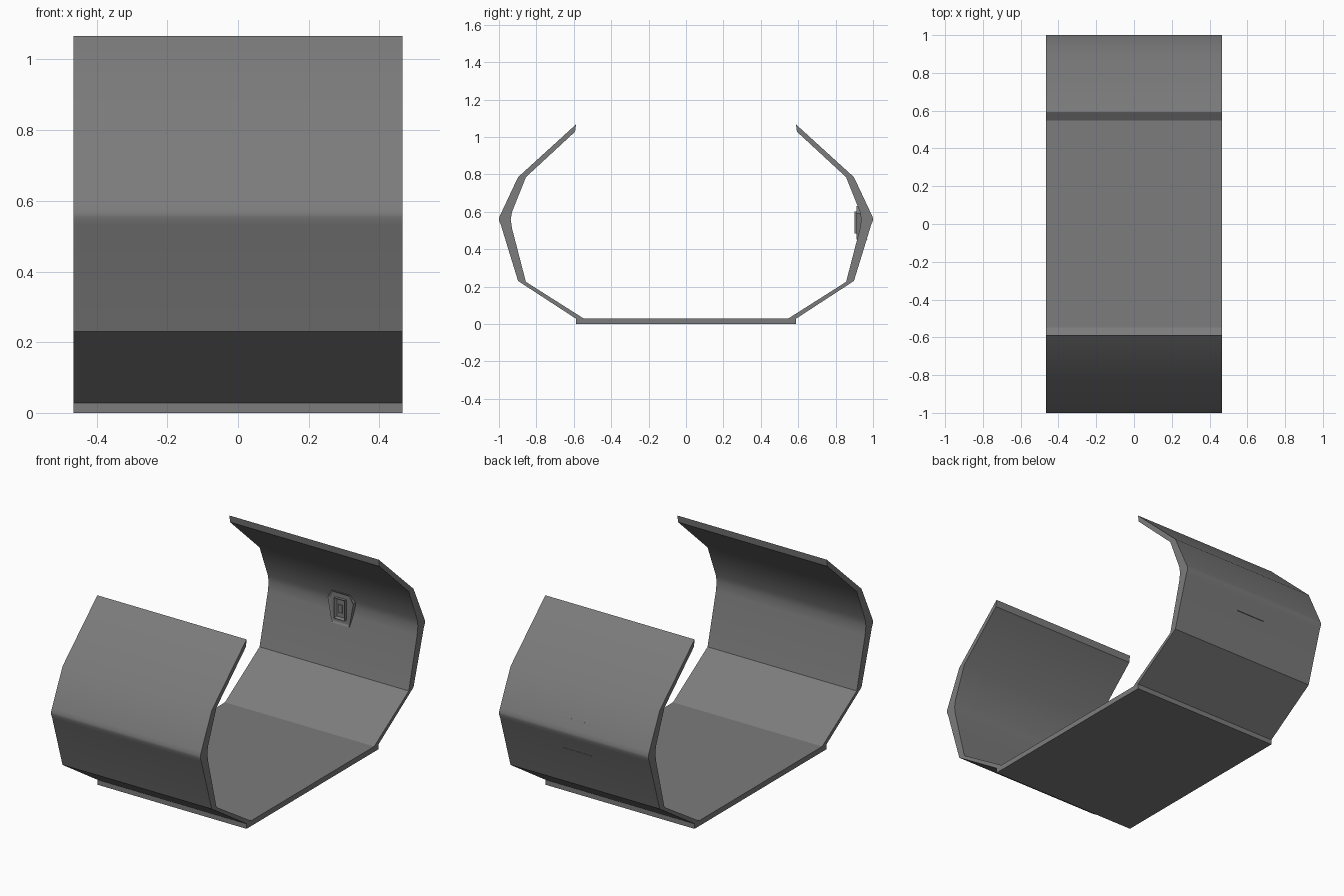
import bpy, bmesh, math

cube = bpy.data.objects.get("Cube")
if cube:
    bpy.data.objects.remove(cube, do_unlink=True)

grey = bpy.data.materials.new("mid grey")
grey.use_nodes = True
colour = (0.2, 0.2, 0.2, 1)
grey.diffuse_color = colour
bsdf = next(n for n in grey.node_tree.nodes if n.type == "BSDF_PRINCIPLED")
bsdf.inputs["Base Color"].default_value = colour
bsdf.inputs["Roughness"].default_value = 0.6

HALF = 0.465  # half the width


def prism(name, points, vec, holes=None):
    """Extrude a closed outline along vec; holes = (inset, depth) sinks its first face."""
    bm = bmesh.new()
    face = bm.faces.new([bm.verts.new(p) for p in points])
    ext = bmesh.ops.extrude_face_region(bm, geom=[face], use_keep_orig=True)
    moved = [v for v in ext["geom"] if isinstance(v, bmesh.types.BMVert)]
    bmesh.ops.translate(bm, verts=moved, vec=vec)
    bmesh.ops.recalc_face_normals(bm, faces=bm.faces)
    if holes:
        inset, depth = holes
        bmesh.ops.inset_region(bm, faces=[face], thickness=inset)
        bmesh.ops.translate(bm, verts=face.verts, vec=(0, depth, 0))
    mesh = bpy.data.meshes.new(name)
    bm.to_mesh(mesh)
    bm.free()
    mesh.materials.append(grey)
    obj = bpy.data.objects.new(name, mesh)
    bpy.context.collection.objects.link(obj)
    return obj


def side_prism(name, outline):
    return prism(name, [(-HALF, y, z) for y, z in outline], (2 * HALF, 0, 0))


def smooth(obj):
    bpy.ops.object.select_all(action="DESELECT")
    obj.select_set(True)
    bpy.context.view_layer.objects.active = obj
    bpy.ops.object.shade_smooth_by_angle(angle=math.radians(30))


# Floor slab
side_prism("floor_slab", [(-0.588, 0), (0.588, 0), (0.588, 0.03), (-0.588, 0.03)])

# Curved wall section: up the outside, then down the inside
outer = [(0.588, 0.028), (0.898, 0.23), (0.99, 0.53), (1, 0.553), (1, 0.567),
         (0.991, 0.587), (0.898, 0.785), (0.588, 1.067)]
inner = [(0.593, 1.028), (0.856, 0.785), (0.93, 0.6), (0.937, 0.56),
         (0.93, 0.51), (0.856, 0.225), (0.545, 0.028)]
for name, sign in (("front_wall", -1), ("back_wall", 1)):
    smooth(side_prism(name, [(sign * y, z) for y, z in outer + inner]))

# Latch plate on the inside of the back wall, with a sunken face
half_plate = [(0.055, 0.632), (0.08, 0.59), (0.055, 0.452)]
plate = half_plate + [(-x, z) for x, z in reversed(half_plate)]
prism("latch_plate", [(x, 0.912, z) for x, z in plate], (0, 0.04, 0), (0.012, 0.006))


def block(name, w, z0, z1, y0, y1, holes=None):
    corners = [(-w, y0, z0), (w, y0, z0), (w, y0, z1), (-w, y0, z1)]
    return prism(name, corners, (0, y1 - y0, 0), holes)


# Raised latch with a slot
block("latch_body", 0.033, 0.485, 0.6, 0.902, 0.93, (0.012, 0.012))
block("latch_button", 0.012, 0.52, 0.565, 0.908, 0.92)

# Thin latch mounting edges just showing on the outside
for name, z in (("lower_mount_edge", 0.452), ("upper_mount_edge", 0.629)):
    block(name, 0.09, z, z + 0.003, 0.95, 0.97)
